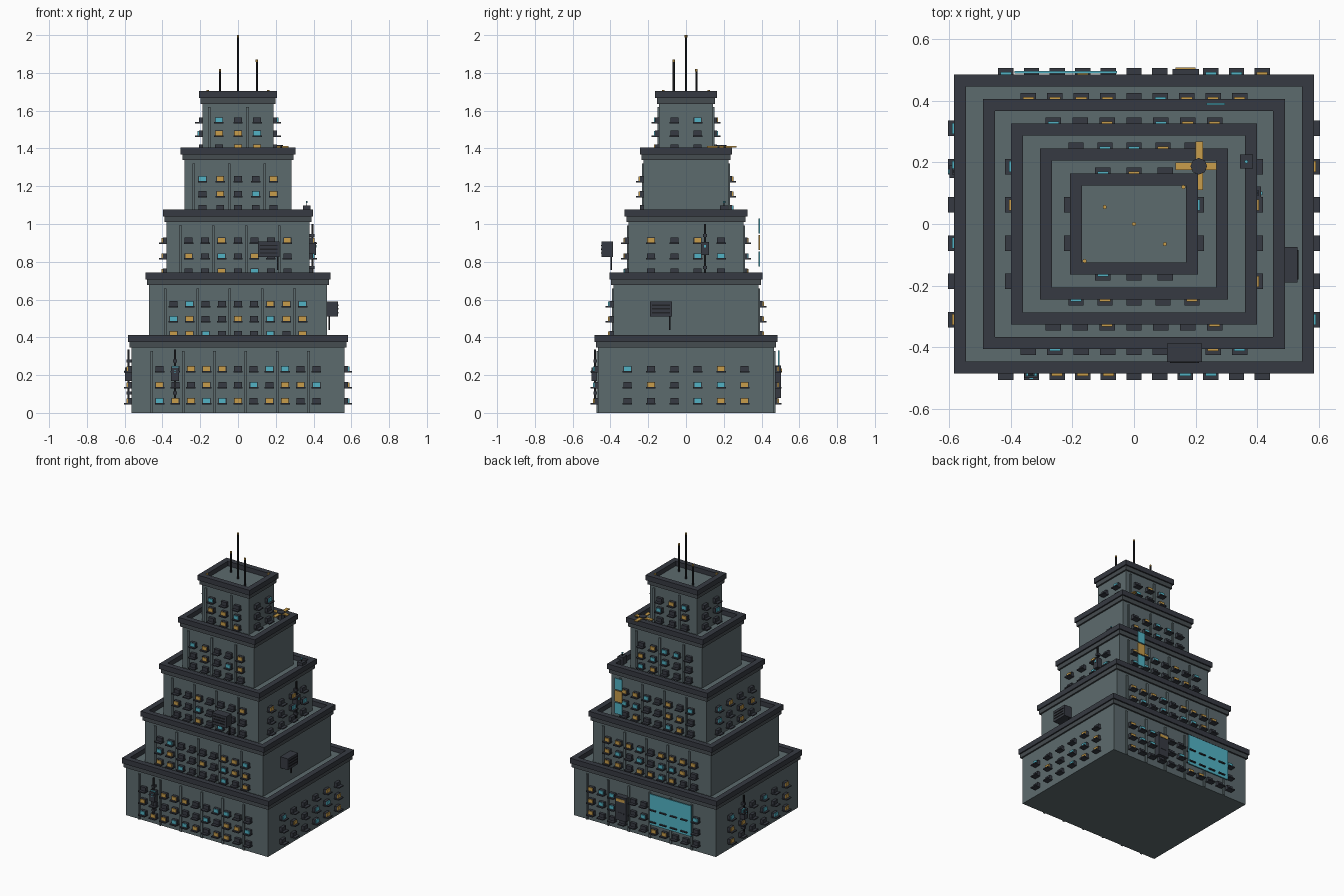
import bpy, bmesh, random
from mathutils import Matrix, Vector

if "Cube" in bpy.data.objects:
    bpy.data.objects.remove(bpy.data.objects["Cube"])

random.seed(7)


def material(name, rgb):
    m = bpy.data.materials.new(name)
    m.diffuse_color = (*rgb, 1)
    m.use_nodes = True
    m.node_tree.nodes["Principled BSDF"].inputs["Base Color"].default_value = m.diffuse_color
    return m


WALL = material("slate wall", (0.108, 0.145, 0.155))
TRIM = material("cornice grey", (0.06, 0.072, 0.08))
DARK = material("dark metal", (0.037, 0.042, 0.054))
BLACK = material("black pole", (0.014, 0.015, 0.018))
TEAL = material("teal light", (0.085, 0.45, 0.56))
GOLD = material("amber light", (0.58, 0.34, 0.07))

parts = {}


def mesh_for(name, mat):
    if name not in parts:
        parts[name] = (bmesh.new(), mat)
    return parts[name][0]


def box(name, mat, x0, x1, y0, y1, z0, z1):
    size = Vector((abs(x1 - x0), abs(y1 - y0), abs(z1 - z0)))
    mid = Vector((x0 + x1, y0 + y1, z0 + z1)) / 2
    bmesh.ops.create_cube(mesh_for(name, mat), size=1,
                          matrix=Matrix.Translation(mid) @ Matrix.Diagonal((*size, 1)))


def cylinder(name, mat, x, y, z0, z1, r, sides=8):
    bmesh.ops.create_cone(mesh_for(name, mat), cap_ends=True, segments=sides,
                          radius1=r, radius2=r, depth=z1 - z0,
                          matrix=Matrix.Translation((x, y, (z0 + z1) / 2)))


# u runs along a wall, d is the distance outward from the centre
SIDES = {"front": lambda u, d: (u, -d), "right": lambda u, d: (d, u),
         "back": lambda u, d: (-u, d), "left": lambda u, d: (-d, -u)}


def wall_box(name, mat, side, u, w, d0, d1, z0, z1):
    xa, ya = SIDES[side](u - w / 2, d0)
    xb, yb = SIDES[side](u + w / 2, d1)
    box(name, mat, xa, xb, ya, yb, z0, z1)


def window(side, u, d, z):
    wall_box("window_frames", DARK, side, u, 0.042, d - 0.005, d + 0.02, z - 0.013, z + 0.015)
    wall_box("window_sills", DARK, side, u, 0.05, d - 0.005, d + 0.04, z - 0.019, z - 0.011)
    roll = random.random()
    if roll < 0.27:
        wall_box("amber_windows", GOLD, side, u, 0.036, d + 0.02, d + 0.027, z - 0.011, z + 0.013)
    elif roll < 0.5:
        wall_box("teal_windows", TEAL, side, u, 0.036, d + 0.02, d + 0.027, z - 0.011, z + 0.013)


# tiers: outer half x, half y, base, top, columns, column step, side columns, window rows
TIERS = [
    (0.583, 0.485, 0.0, 0.412, 11, 0.083, 6, (0.063, 0.148, 0.233)),
    (0.490, 0.405, 0.37, 0.743, 9, 0.0855, 0, (0.418, 0.497, 0.577)),
    (0.398, 0.325, 0.70, 1.077, 7, 0.087, 4, (0.750, 0.830, 0.913)),
    (0.304, 0.244, 1.03, 1.405, 5, 0.094, 0, (1.085, 1.160, 1.238)),
    (0.207, 0.163, 1.36, 1.703, 3, 0.101, 2, (1.407, 1.480, 1.550)),
]
for i, (hx, hy, base, top, cols, step, side_cols, rows) in enumerate(TIERS, 1):
    bx, by = hx - 0.02, hy - 0.02
    box(f"tier_{i}_body", WALL, -bx, bx, -by, by, base, top - 0.033)
    box("cornices", TRIM, -hx + 0.009, hx - 0.009, -hy + 0.009, hy - 0.009, top - 0.067, top - 0.037)
    # parapet ring
    for s in (-1, 1):
        box("parapets", DARK, -hx, hx, s * hy, s * (hy - 0.039), top - 0.037, top)
        box("parapets", DARK, s * hx, s * (hx - 0.039), -hy + 0.039, hy - 0.039, top - 0.037, top)
    # windows and pilasters on the long walls
    for side in ("front", "back"):
        for c in range(cols):
            u = (c - (cols - 1) / 2) * step
            for z in rows:
                window(side, u, by, z)
            if c % 2 == 0:
                wall_box("pilasters", WALL, side, u - step / 2, 0.014, by - 0.005, by + 0.008,
                         base, top - 0.084)
    # windows on the short walls
    for side in ("right", "left"):
        for c in range(side_cols):
            for z in rows:
                window(side, (c - (side_cols - 1) / 2) * 0.124, bx, z)


# wall-mounted pole fixtures
def pole_fixture(side, u, d, z):
    wall_box("fixture_poles", BLACK, side, u, 0.01, d + 0.012, d + 0.022, z - 0.13, z + 0.13)
    wall_box("fixture_boxes", DARK, side, u, 0.042, d - 0.002, d + 0.034, z - 0.035, z + 0.035)
    for dz in (-0.1, 0.07):
        wall_box("fixture_clamps", DARK, side, u, 0.02, d - 0.002, d + 0.026, z + dz - 0.008, z + dz + 0.008)
    wall_box("fixture_lights", TEAL, side, u, 0.012, d + 0.034, d + 0.038, z + 0.005, z + 0.02)


pole_fixture("front", -0.333, 0.465, 0.205)
pole_fixture("left", -0.17, 0.563, 0.205)
pole_fixture("right", 0.10, 0.378, 0.87)

# hanging equipment boxes with drain pipes
box("right_equipment_box", DARK, 0.465, 0.53, -0.19, -0.075, 0.51, 0.59)
box("right_drain_pipe", BLACK, 0.478, 0.486, -0.09, -0.082, 0.44, 0.51)
box("front_equipment_box", DARK, 0.107, 0.22, -0.447, -0.387, 0.825, 0.908)
box("front_drain_pipe", BLACK, 0.206, 0.214, -0.401, -0.393, 0.757, 0.825)
for k in range(3):
    z = 0.02 * k
    box("right_box_slats", BLACK, 0.53, 0.533, -0.18, -0.085, 0.527 + z, 0.534 + z)
    box("front_box_slats", BLACK, 0.117, 0.21, -0.45, -0.447, 0.843 + z, 0.85 + z)

# back billboard, doorway cabinet and banner panels
box("back_billboard", TEAL, -0.387, -0.055, 0.487, 0.495, 0.11, 0.33)
box("back_cabinet", DARK, 0.125, 0.21, 0.46, 0.503, 0.08, 0.25)
box("back_cabinet_light", GOLD, 0.135, 0.2, 0.503, 0.507, 0.215, 0.235)
for k, mat in enumerate((TEAL, GOLD, TEAL)):
    box(f"banner_panel_{k + 1}", mat, 0.235, 0.295, 0.385, 0.392, 0.775 + 0.087 * k, 0.855 + 0.087 * k)

# roof fan on tier four
cylinder("fan_hub", DARK, 0.21, 0.187, 1.365, 1.418, 0.027)
box("fan_blades", GOLD, 0.135, 0.267, 0.175, 0.2, 1.405, 1.412)
box("fan_blades", GOLD, 0.199, 0.224, 0.11, 0.267, 1.406, 1.413)

# roof sensor on tier three
box("roof_sensor", DARK, 0.343, 0.385, 0.18, 0.225, 1.04, 1.097)
cylinder("roof_sensor_stem", BLACK, 0.364, 0.202, 1.097, 1.112, 0.003, 6)
cylinder("roof_sensor_light", TEAL, 0.364, 0.202, 1.112, 1.122, 0.006, 6)

# antennas and corner lights on the top roof
for x, y, z in ((0, 0, 2.0), (-0.095, 0.055, 1.82), (0.1, -0.065, 1.87)):
    cylinder("antennas", BLACK, x, y, 1.66, z - 0.012, 0.006, 6)
    cylinder("antenna_tips", GOLD, x, y, z - 0.012, z, 0.007, 6)
for s in (-1, 1):
    cylinder("corner_lights", GOLD, 0.16 * s, 0.12 * s, 1.66, 1.71, 0.007, 6)

for name, (bm, mat) in parts.items():
    me = bpy.data.meshes.new(name)
    bm.to_mesh(me)
    bm.free()
    me.materials.append(mat)
    bpy.context.collection.objects.link(bpy.data.objects.new(name, me))
